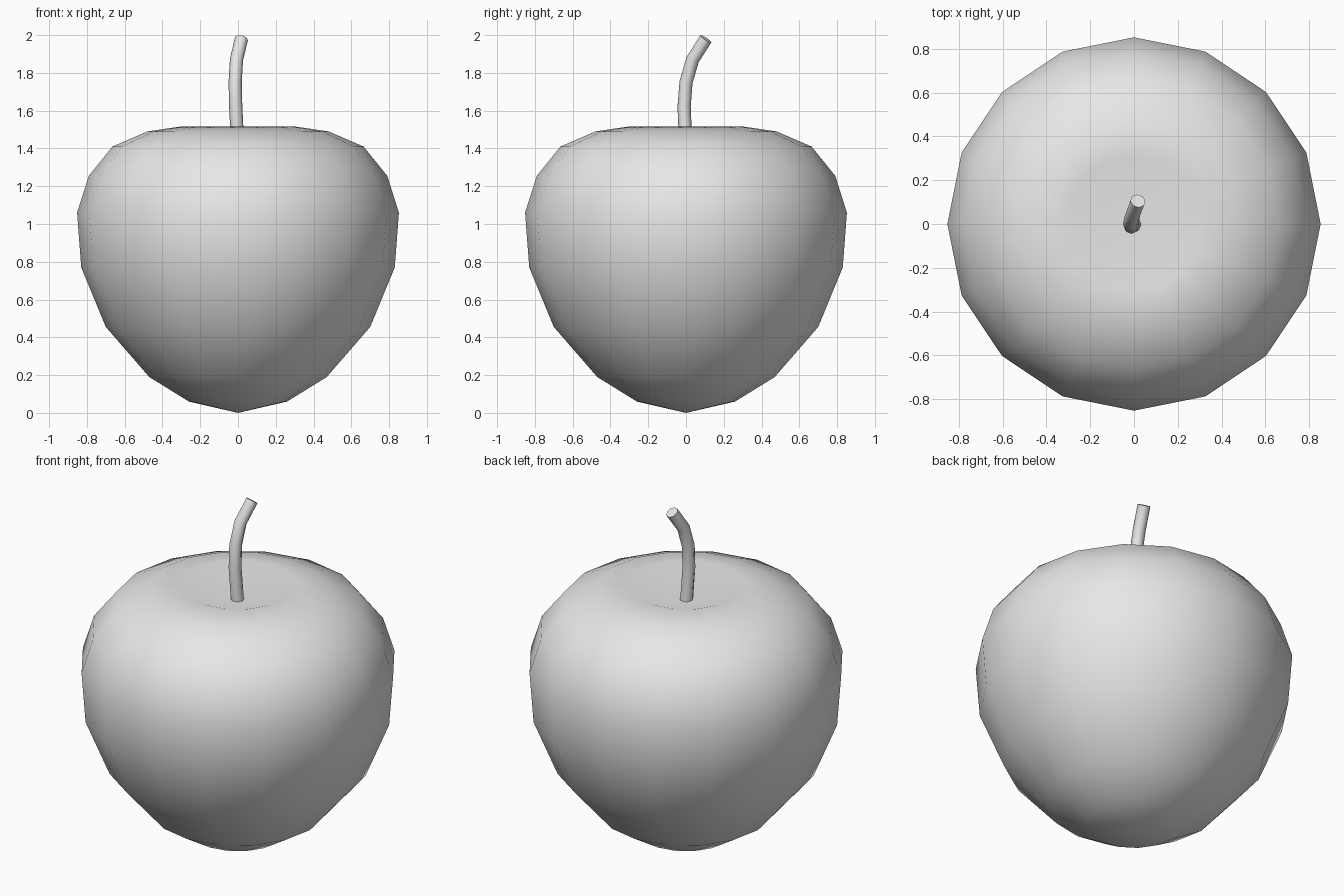
import bpy, bmesh, math
from mathutils import Vector

if "Cube" in bpy.data.objects:
    bpy.data.objects.remove(bpy.data.objects["Cube"], do_unlink=True)

grey = bpy.data.materials.new("light_grey")
grey.use_nodes = True
grey.diffuse_color = (0.8, 0.8, 0.8, 1)
grey.node_tree.nodes["Principled BSDF"].inputs["Base Color"].default_value = (0.8, 0.8, 0.8, 1)


def finish(name, bm, angle):
    bmesh.ops.recalc_face_normals(bm, faces=bm.faces)
    mesh = bpy.data.meshes.new(name)
    bm.to_mesh(mesh)
    bm.free()
    mesh.materials.append(grey)
    obj = bpy.data.objects.new(name, mesh)
    bpy.context.collection.objects.link(obj)
    bpy.ops.object.select_all(action="DESELECT")
    obj.select_set(True)
    bpy.context.view_layer.objects.active = obj
    bpy.ops.object.shade_smooth_by_angle(angle=math.radians(angle))


def bridge(bm, rings):
    for a, b in zip(rings, rings[1:]):
        n = len(a)
        for i in range(n):
            j = (i + 1) % n
            bm.faces.new((a[i], a[j], b[j], b[i]))


def cap(bm, ring, point):
    tip = bm.verts.new(point)
    for i, v in enumerate(ring):
        bm.faces.new((v, ring[(i + 1) % len(ring)], tip))


# Fruit body: a lathed profile with a pointed base and a dimpled top
SIDES = 16
profile = [(0.26, 0.06), (0.47, 0.19), (0.70, 0.455), (0.83, 0.77), (0.852, 1.06),
           (0.79, 1.255), (0.665, 1.41), (0.48, 1.49), (0.31, 1.515)]
bm = bmesh.new()
rings = []
for r, z in profile:
    angles = [math.tau * i / SIDES for i in range(SIDES)]
    rings.append([bm.verts.new((r * math.cos(a), r * math.sin(a), z)) for a in angles])
bridge(bm, rings)
cap(bm, rings[0], (0, 0, 0))
cap(bm, rings[-1], (0, 0, 1.42))
finish("fruit_body", bm, 60)

# Stem: a curved tube leaning back, with a flat cut end
path = [Vector(p) for p in ((0, 0, 1.38), (-0.012, -0.01, 1.62), (-0.015, 0.0, 1.75),
                            (-0.008, 0.035, 1.87), (0.018, 0.105, 1.98))]
bm = bmesh.new()
rings = []
for k, p in enumerate(path):
    along = (path[min(k + 1, len(path) - 1)] - path[max(k - 1, 0)]).normalized()
    side = Vector((0, 1, 0)).cross(along).normalized()
    up = along.cross(side)
    rings.append([bm.verts.new(p + 0.035 * (side * math.cos(a) + up * math.sin(a)))
                  for a in (math.tau * i / 8 for i in range(8))])
bridge(bm, rings)
bm.faces.new(rings[0])
bm.faces.new(rings[-1])
finish("stem", bm, 50)
